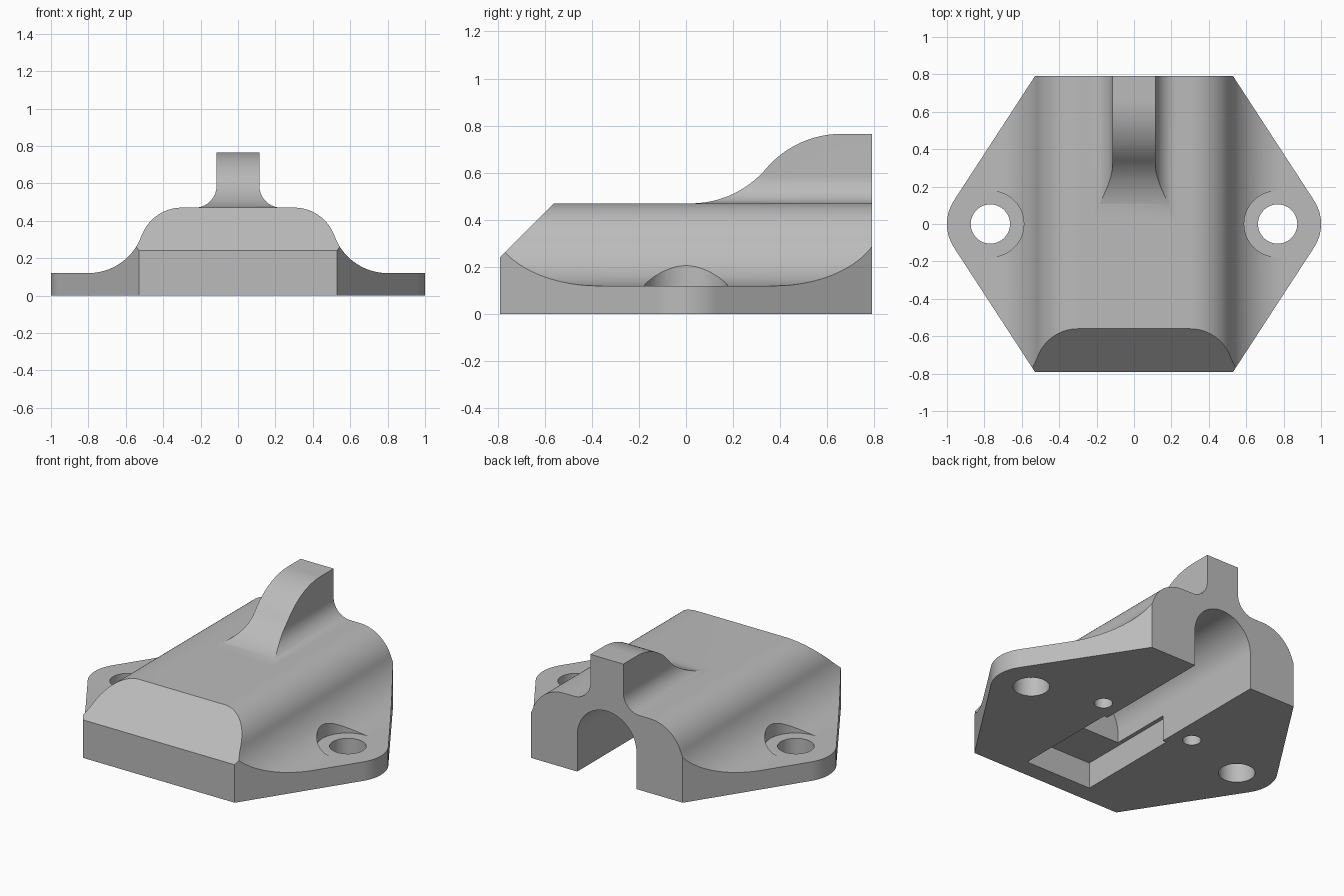
import bpy
import bmesh
from math import sin, cos, pi, radians, atan2, acos, hypot
from mathutils import Vector

default = bpy.data.objects.get("Cube")
if default:
    bpy.data.objects.remove(default, do_unlink=True)

grey = bpy.data.materials.new("plain grey")
grey.use_nodes = True
grey.diffuse_color = (0.5, 0.5, 0.5, 1)
grey.node_tree.nodes["Principled BSDF"].inputs["Base Color"].default_value = (0.5, 0.5, 0.5, 1)

AXES = {"x": lambda a, b, c: (c, a, b),
        "y": lambda a, b, c: (a, c, b),
        "z": lambda a, b, c: (a, b, c)}


def arc(cx, cy, r, start, end, steps=20):
    """Points on an arc, angles in degrees."""
    angles = [radians(start + (end - start) * i / steps) for i in range(steps + 1)]
    return [(cx + r * cos(t), cy + r * sin(t)) for t in angles]


def mirrored(half):
    """Close a right-hand half outline with its reflection."""
    return half + [(-a, b) for a, b in reversed(half)]


def prism(name, outline, axis, low, high):
    """Extrude a 2D outline along an axis."""
    bm = bmesh.new()
    place = AXES[axis]
    face = bm.faces.new([bm.verts.new(place(a, b, low)) for a, b in outline])
    top = bmesh.ops.extrude_face_region(bm, geom=[face])["geom"]
    bmesh.ops.translate(bm, vec=Vector(place(0, 0, high - low)),
                        verts=[v for v in top if isinstance(v, bmesh.types.BMVert)])
    bmesh.ops.recalc_face_normals(bm, faces=bm.faces)
    mesh = bpy.data.meshes.new(name)
    bm.to_mesh(mesh)
    bm.free()
    mesh.materials.append(grey)
    obj = bpy.data.objects.new(name, mesh)
    bpy.context.collection.objects.link(obj)
    return obj


def combine(target, tool, operation):
    """Apply a boolean and discard the tool."""
    mod = target.modifiers.new(operation, "BOOLEAN")
    mod.operation, mod.object, mod.solver = operation, tool, "EXACT"
    bpy.context.view_layer.objects.active = target
    bpy.ops.object.modifier_apply(modifier=mod.name)
    bpy.data.objects.remove(tool, do_unlink=True)


def cylinder(name, x, y, r, low, high):
    return prism(name, arc(x, y, r, 0, 360, 48)[:-1], "z", low, high)


TOP, FLANGE, BACK, CORNER = 0.47, 0.12, 0.79, 0.53

# Body: domed centre sweeping down into thin side flanges
r1, x1, x2 = 0.23, 0.30, 0.80
z1 = TOP - r1
drop = z1 - FLANGE
r2 = ((x2 - x1) ** 2 + drop ** 2 - r1 ** 2) / (2 * (r1 + drop))
z2 = FLANGE + r2
meet = atan2(z2 - z1, x2 - x1) * 180 / pi
half = (arc(x1, z1, r1, 90, meet) + arc(x2, z2, r2, 180 + meet, 270)[1:]
        + [(1.1, FLANGE), (1.1, 0)])
body = prism("mount_body", mirrored(half), "y", -1, 1)

# Rear fin: filleted cross-section cut by an S-curved side profile
half = [(0.115, 0.765)] + arc(0.23, TOP + 0.115, 0.115, 180, 270) + [(0.23, TOP - 0.01)]
fin = prism("fin", mirrored(half), "y", -0.1, 1)
run, rise, start = 0.64, 0.295, 0.02
r = (run ** 2 + rise ** 2) / (4 * rise)
sweep = 2 * atan2(rise, run) * 180 / pi
side = (arc(start, TOP + r, r, 270, 270 + sweep)
        + arc(start + run, TOP + rise - r, r, 90 + sweep, 90)[1:]
        + [(1.2, TOP + rise), (1.2, 0.4), (start, 0.4)])
combine(fin, prism("fin_side", side, "x", -0.5, 0.5), "INTERSECT")
combine(body, fin, "UNION")

# Six-sided plan with rounded side tips
tip_x, tip_r = 0.77, 0.23
dx, dy = CORNER - tip_x, BACK
tangent = (atan2(dy, dx) - acos(tip_r / hypot(dx, dy))) * 180 / pi
half = [(CORNER, BACK)] + arc(tip_x, 0, tip_r, tangent, -tangent) + [(CORNER, -BACK)]
combine(body, prism("plan", mirrored(half), "z", -0.5, 1.5), "INTERSECT")

# Sloping front edge
slope = [(-BACK - 0.1, 0.14), (-BACK + 0.33, 0.57), (-BACK - 0.1, 0.57)]
combine(body, prism("front_slope", slope, "x", -1, 1), "DIFFERENCE")

# Arched channel open at the back, with a shallow pocket ahead of it
arch = [(0.207, -0.1)] + arc(0, 0.23, 0.207, 0, 180, 32) + [(-0.207, -0.1)]
combine(body, prism("channel", arch, "y", -0.39, 1), "DIFFERENCE")
pocket = [(-0.232, -0.675), (0.232, -0.675), (0.232, 0.01), (-0.232, 0.01)]
combine(body, prism("pocket", pocket, "z", -0.1, 0.165), "DIFFERENCE")

# Bolt holes, their head clearances and the blind holes underneath
for s in (-1, 1):
    combine(body, cylinder("head_clearance", s * 0.765, 0, 0.176, FLANGE, 0.6), "DIFFERENCE")
    combine(body, cylinder("bolt_hole", s * 0.768, 0, 0.105, -0.1, 0.5), "DIFFERENCE")
    combine(body, cylinder("blind_hole", s * 0.33, 0.12, 0.053, -0.1, 0.28), "DIFFERENCE")

# Smooth curved faces, crisp edges
bpy.ops.object.select_all(action="DESELECT")
body.select_set(True)
bpy.context.view_layer.objects.active = body
bpy.ops.object.shade_smooth_by_angle(angle=radians(25))
weighted = body.modifiers.new("even_shading", "WEIGHTED_NORMAL")
weighted.keep_sharp = True
